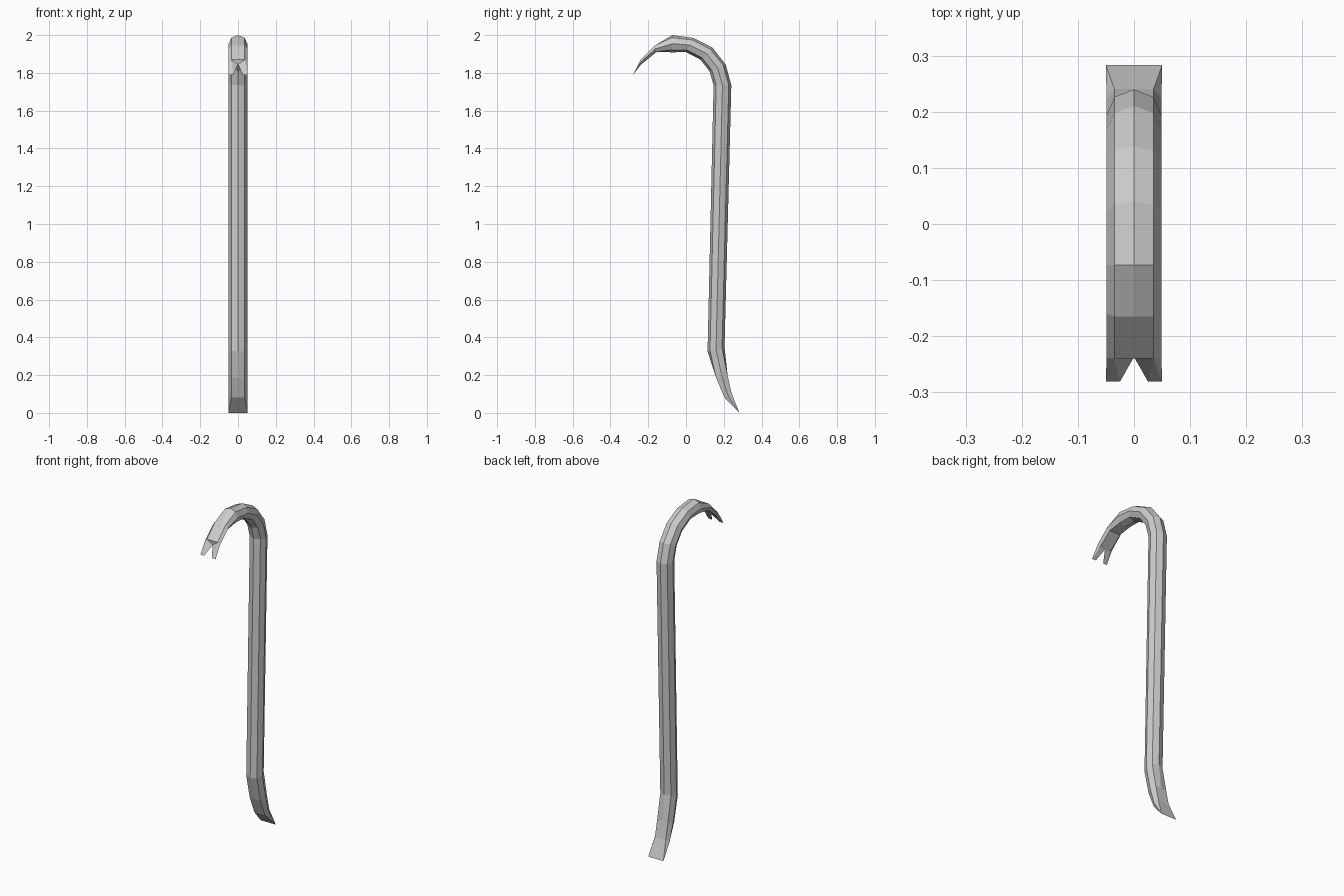
import bpy, bmesh

if "Cube" in bpy.data.objects:
    bpy.data.objects.remove(bpy.data.objects["Cube"])

# Stations along the bar: (outer y,z), (inner y,z), flattened
stations = [
    ((0.241, 0.105), (0.203, 0.082), True),
    ((0.220, 0.200), (0.160, 0.185), True),
    ((0.204, 0.350), (0.114, 0.325), False),
    ((0.240, 1.735), (0.146, 1.735), False),
    ((0.210, 1.845), (0.125, 1.808), False),
    ((0.139, 1.935), (0.077, 1.870), False),
    ((0.040, 1.985), (0.000, 1.910), False),
    ((-0.073, 2.000), (-0.073, 1.909), False),
    ((-0.165, 1.945), (-0.155, 1.911), True),
    ((-0.240, 1.870), (-0.237, 1.845), True),
]
W, D = 0.049, 0.035
XS = [0, D, W, D, 0, -D, -W, -D]
bm = bmesh.new()


def ring(outer, inner, flat):
    k = 1.0 if flat else 0.707
    out = []
    for x, t in zip(XS, [1, k, 0, -k, -1, -k, 0, k]):
        f = (1 + t) / 2
        y, z = (inner[i] + (outer[i] - inner[i]) * f for i in (0, 1))
        out.append(bm.verts.new((x, y, z)))
    return out


# Shaft and bends
rings = [ring(*s) for s in stations]
for a, b in zip(rings, rings[1:]):
    for i in range(8):
        j = (i + 1) % 8
        bm.faces.new((a[i], a[j], b[j], b[i]))

# Chisel end: thin to one straight edge
r = rings[0]
right, left = (bm.verts.new((s * 0.05, 0.283, 0.0)) for s in (1, -1))
bm.faces.new((r[7], r[0], r[1], right, left))
bm.faces.new((r[3], r[4], r[5], left, right))
for tip, (a, b, c) in ((right, (1, 2, 3)), (left, (5, 6, 7))):
    bm.faces.new((r[a], r[b], tip))
    bm.faces.new((r[b], r[c], tip))

# Claw end: two prongs either side of a V notch
r = rings[-1]
bm.faces.new((r[7], r[0], r[1], r[4]))
for s, (top, side, low) in ((1, (1, 2, 3)), (-1, (7, 6, 5))):
    out = bm.verts.new((s * 0.05, -0.281, 1.79))
    inn = bm.verts.new((s * 0.025, -0.281, 1.79))
    bm.faces.new((r[top], r[side], out))
    bm.faces.new((r[side], r[low], out))
    bm.faces.new((r[top], out, inn))
    bm.faces.new((r[top], inn, r[4]))
    bm.faces.new((r[4], inn, out, r[low]))

bmesh.ops.recalc_face_normals(bm, faces=bm.faces)
mesh = bpy.data.meshes.new("pry_bar")
bm.to_mesh(mesh)
bm.free()
bpy.context.collection.objects.link(bpy.data.objects.new("pry_bar", mesh))
